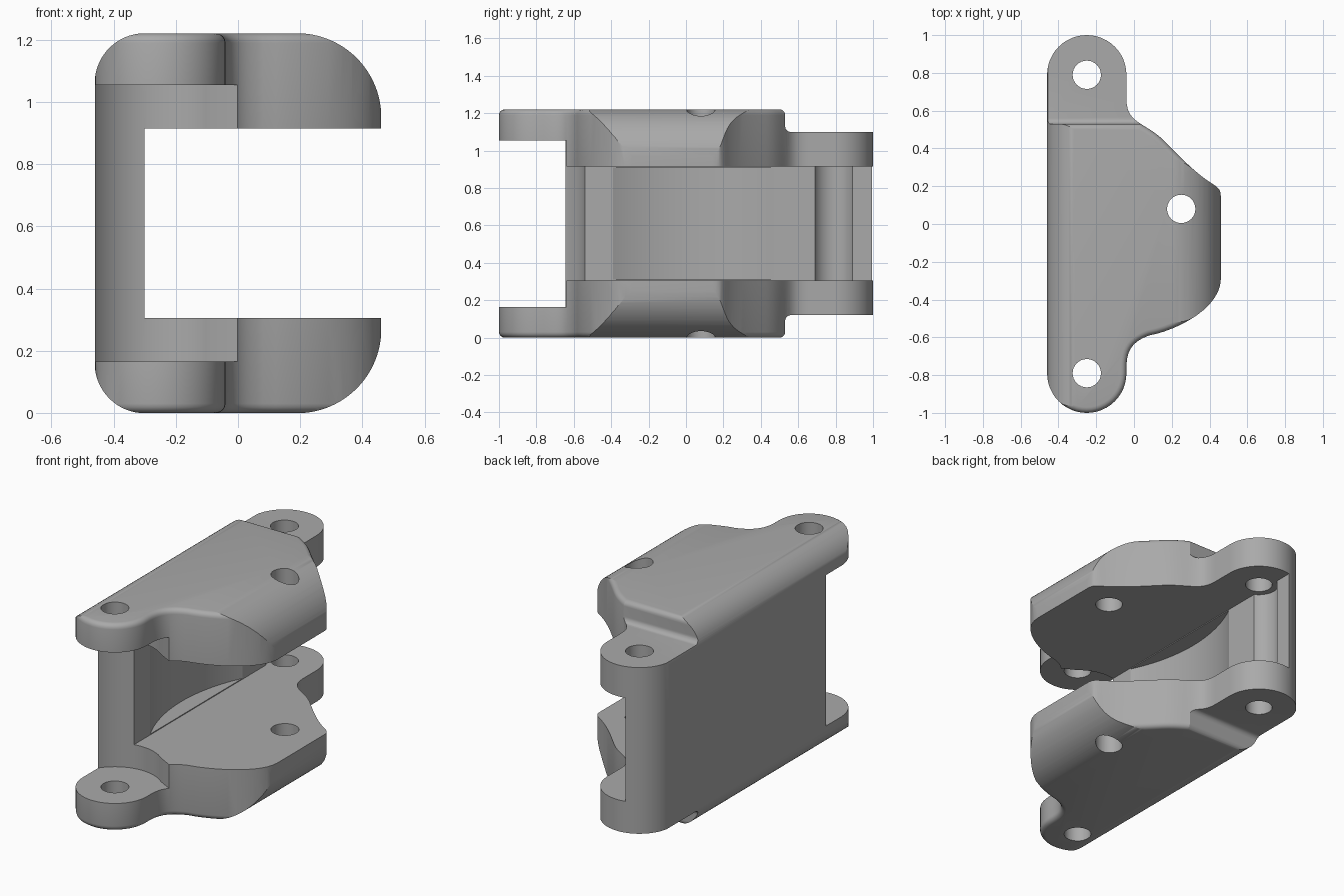
import bpy, bmesh
from math import sin, cos, radians
from mathutils import Vector
from mathutils.geometry import interpolate_bezier

if "Cube" in bpy.data.objects:
    bpy.data.objects.remove(bpy.data.objects["Cube"], do_unlink=True)

H = 1.22            # full height
LUG = 0.79          # distance of the lug holes from the middle
LUG_X = -0.25

grey = bpy.data.materials.new("plain grey")
grey.use_nodes = True
grey.diffuse_color = (0.4, 0.4, 0.4, 1)
grey.node_tree.nodes["Principled BSDF"].inputs["Base Color"].default_value = (0.4, 0.4, 0.4, 1)


def arc(cx, cy, r, a0, a1, n=16):
    angles = [radians(a0 + (a1 - a0) * i / n) for i in range(n + 1)]
    return [(cx + r * cos(a), cy + r * sin(a)) for a in angles]


def bezier(a, b, c, d, n=12):
    pts = interpolate_bezier(*[Vector((*p, 0)) for p in (a, b, c, d)], n + 1)
    return [(p.x, p.y) for p in pts]


def prism(name, pts, lo, hi, axis="z", soft=0):
    """Extrude a closed outline along an axis, optionally rounding the cap edges."""
    place = {"z": lambda u, v, w: (u, v, w),
             "y": lambda u, v, w: (u, w, v),
             "x": lambda u, v, w: (w, u, v)}[axis]
    clean = [p for i, p in enumerate(pts)
             if (Vector(p) - Vector(pts[i - 1])).length > 1e-4]
    bm = bmesh.new()
    rings = [[bm.verts.new(place(u, v, w)) for u, v in clean] for w in (lo, hi)]
    caps = [bm.faces.new(r) for r in rings]
    n = len(clean)
    for i in range(n):
        j = (i + 1) % n
        bm.faces.new((rings[0][i], rings[0][j], rings[1][j], rings[1][i]))
    bmesh.ops.recalc_face_normals(bm, faces=bm.faces)
    if soft:
        edges = list({e for f in caps for e in f.edges})
        bmesh.ops.bevel(bm, geom=edges, offset=soft, segments=4, profile=0.5,
                        affect='EDGES', clamp_overlap=False)
    mesh = bpy.data.meshes.new(name)
    bm.to_mesh(mesh)
    bm.free()
    mesh.materials.append(grey)
    ob = bpy.data.objects.new(name, mesh)
    bpy.context.collection.objects.link(ob)
    return ob


def combine(body, tool, operation='DIFFERENCE'):
    tool.hide_render = True
    mod = body.modifiers.new(tool.name, 'BOOLEAN')
    mod.object, mod.operation, mod.solver = tool, operation, 'EXACT'
    bpy.context.view_layer.objects.active = body
    bpy.ops.object.modifier_apply(modifier=mod.name)
    bpy.data.objects.remove(tool, do_unlink=True)


# Plan outline: two round lugs joined by a wide shoulder
outline = arc(LUG_X, -LUG, 0.21, 180, 360, 24)
outline += bezier((-0.04, -0.76), (-0.04, -0.66), (0.0, -0.62), (0.08, -0.59))
outline += bezier((0.08, -0.59), (0.24, -0.56), (0.46, -0.44), (0.46, -0.29))
outline += bezier((0.46, 0.14), (0.46, 0.18), (0.45, 0.19), (0.42, 0.21), 5)
outline += bezier((0.42, 0.21), (0.32, 0.27), (0.22, 0.38), (0.16, 0.44))
outline += bezier((0.16, 0.44), (0.06, 0.54), (-0.04, 0.53), (-0.04, 0.66))
outline += arc(LUG_X, LUG, 0.21, 0, 180, 24)
body = prism("bracket_body", outline, 0, H, soft=0.03)

# End section: rounded outer corners, open channel between the two arms
e = 0.001
section = arc(-0.3, 0.16, 0.16 + e, 180, 270) + arc(0.19, 0.27, 0.27 + e, 270, 360, 24)
section += [(0.47, 0.305), (-0.3, 0.305), (-0.3, H - 0.305), (0.47, H - 0.305)]
section += arc(0.19, H - 0.27, 0.27 + e, 0, 90, 24) + arc(-0.3, H - 0.16, 0.16 + e, 90, 180)
combine(body, prism("section", section, -1.2, 1.2, "y"), 'INTERSECT')

# Front clearance leaves thin lugs and a hollowed wall end
front = [(0, -1.2), (0, -0.64)]
front += [p for p in arc(LUG_X, -LUG, 0.255, 50, 150, 20)] + [(-0.6, -0.68), (-0.6, -1.2)]
combine(body, prism("front_clearance", front, 0.165, H - 0.165))

# Stepped rear lugs with a rounded crest and a filleted foot
step = [(0.47, -0.1), (0.47, 0), (0.5, 0)] + arc(0.5, 0.03, 0.03, -90, 0, 6)
step += arc(0.56, 0.09, 0.03, 180, 90, 6) + [(1.2, 0.12), (1.2, -0.1)]
step = step[2:]
step.insert(0, (0.5, -0.1))
combine(body, prism("lower_step", step, -1, 1, "x"))
combine(body, prism("upper_step", [(y, H - z) for y, z in step], -1, 1, "x"))

# Pin holes through both arms
for x, y in ((LUG_X, -LUG), (LUG_X, LUG), (0.25, 0.08)):
    # the rear hole also needs a wider groove in the wall
    if (x, y) == (LUG_X, LUG):
        combine(body, prism("wall_groove", arc(x, y, 0.112, 0, 360, 32), 0.305, H - 0.305))
        for lo, hi in ((-0.1, 0.4), (H - 0.4, H + 0.1)):
            combine(body, prism("pin_hole", arc(x, y, 0.075, 0, 360, 32), lo, hi))
    else:
        combine(body, prism("pin_hole", arc(x, y, 0.075, 0, 360, 32), -0.1, H + 0.1))

# Shallow curved pocket in the inner wall
combine(body, prism("wall_pocket", arc(0.575, 0.04, 0.975, 0, 360, 160), 0.31, H - 0.31))

# Smooth curves, sharp corners
bpy.ops.object.select_all(action='DESELECT')
body.select_set(True)
bpy.context.view_layer.objects.active = body
bpy.ops.object.shade_smooth_by_angle(angle=radians(25))
